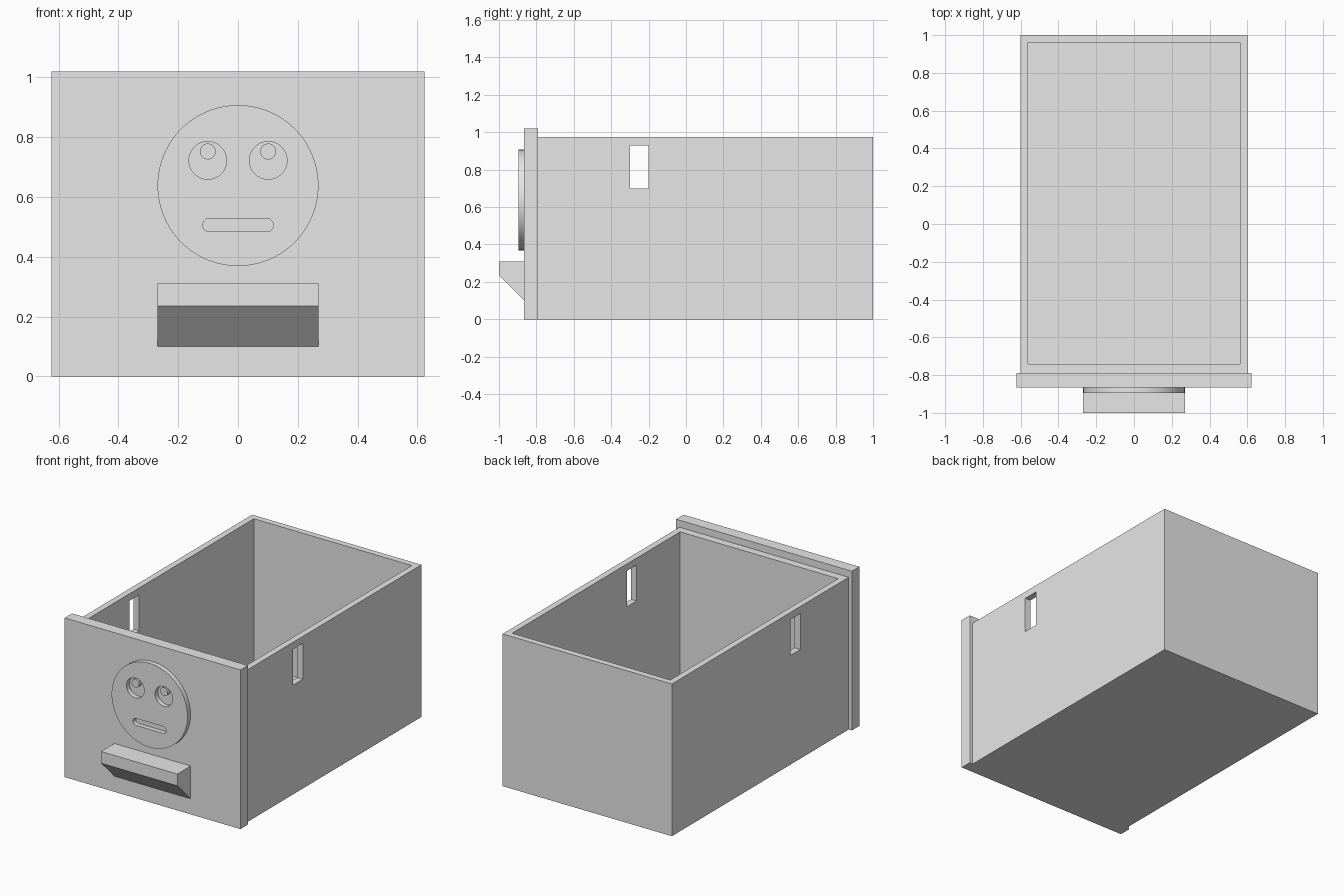
import bpy, bmesh, math
from mathutils import Vector

if "Cube" in bpy.data.objects:
    bpy.data.objects.remove(bpy.data.objects["Cube"], do_unlink=True)

grey = bpy.data.materials.new("plain grey")
grey.use_nodes = True
grey.diffuse_color = (0.8, 0.8, 0.8, 1)
grey.node_tree.nodes["Principled BSDF"].inputs["Base Color"].default_value = (0.8, 0.8, 0.8, 1)


def prism(name, outline, start, end, axis="y"):
    """Extrude an outline: (x, z) points along y, or (y, z) points along x."""
    bm = bmesh.new()
    place = (lambda u, w: (u, start, w)) if axis == "y" else (lambda u, w: (start, u, w))
    face = bm.faces.new([bm.verts.new(place(u, w)) for u, w in outline])
    depth = end - start
    shift = Vector((0, depth, 0)) if axis == "y" else Vector((depth, 0, 0))
    new = bmesh.ops.extrude_face_region(bm, geom=[face])["geom"]
    bmesh.ops.translate(bm, vec=shift, verts=[v for v in new if isinstance(v, bmesh.types.BMVert)])
    bmesh.ops.recalc_face_normals(bm, faces=bm.faces)
    mesh = bpy.data.meshes.new(name)
    bm.to_mesh(mesh)
    bm.free()
    mesh.materials.append(grey)
    obj = bpy.data.objects.new(name, mesh)
    bpy.context.collection.objects.link(obj)
    return obj


def rect(u0, u1, w0, w1):
    return [(u0, w0), (u1, w0), (u1, w1), (u0, w1)]


def stadium(cx, cz, radius, half=0, steps=32):
    """Circle, stretched sideways by half on each side."""
    points = []
    for side, turn in ((1, -math.pi / 2), (-1, math.pi / 2)):
        for i in range(steps + (1 if half else 0)):
            a = turn + math.pi * i / steps
            points.append((cx + side * half + radius * math.cos(a), cz + radius * math.sin(a)))
    return points


def activate(obj):
    bpy.ops.object.select_all(action="DESELECT")
    obj.select_set(True)
    bpy.context.view_layer.objects.active = obj


def cut(obj, cutter):
    activate(obj)
    mod = obj.modifiers.new("cut", "BOOLEAN")
    mod.operation = "DIFFERENCE"
    mod.solver = "EXACT"
    mod.object = cutter
    bpy.ops.object.modifier_apply(modifier=mod.name)
    bpy.data.objects.remove(cutter, do_unlink=True)


def smooth(obj):
    activate(obj)
    bpy.ops.object.shade_smooth_by_angle(angle=math.radians(30))


# Open box with a slot through both side walls
box = prism("drawer_box", rect(-0.6, 0.6, 0, 0.975), -0.79, 1)
cut(box, prism("box_hollow", rect(-0.56, 0.56, 0.04, 1.2), -0.74, 0.96))
cut(box, prism("side_slots", rect(-0.3, -0.2, 0.7, 0.93), -0.8, 0.8, "x"))

# Front panel
prism("front_panel", rect(-0.623, 0.623, 0, 1.02), -0.865, -0.79)

# Wedge-shaped pull handle
prism("pull_handle", [(-0.865, 0.31), (-1, 0.31), (-1, 0.235), (-0.865, 0.1)], -0.27, 0.27, "x")

# Raised face disc with recessed eyes and mouth
face = prism("face_disc", stadium(0, 0.638, 0.269, steps=48), -0.895, -0.865)
cut(face, prism("mouth_cutter", stadium(0, 0.506, 0.022, 0.096), -0.95, -0.8))
for side, x in (("right", -0.101), ("left", 0.101)):
    cut(face, prism("eye_cutter", stadium(x, 0.722, 0.063), -0.95, -0.8))
    smooth(prism(side + "_pupil", stadium(x, 0.752, 0.0265), -0.895, -0.865))
smooth(face)
